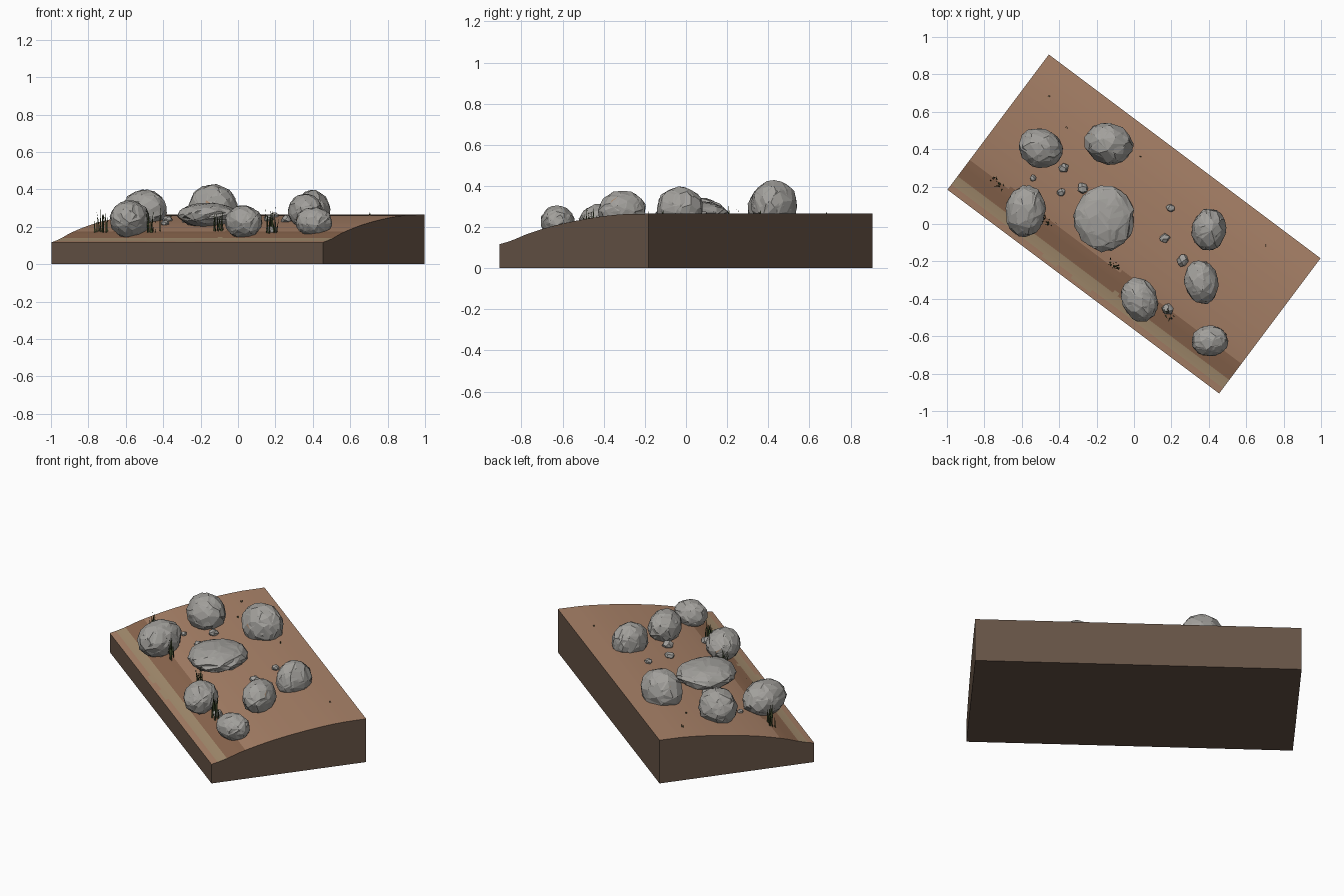
import bpy, bmesh, math, random
from mathutils import Vector, Matrix, noise

if "Cube" in bpy.data.objects:
    bpy.data.objects.remove(bpy.data.objects["Cube"])

random.seed(7)
U, V = Vector((0.8, -0.6, 0)), Vector((0.6, 0.8, 0))   # slab length and width axes
HL, HW = 0.908, 0.452
PROFILE = [(0, .117), (.05, .127), (.1, .14), (.18, .165), (.27, .187), (.36, .206), (.46, .223),
           (.55, .236), (.65, .248), (.75, .258), (.85, .264), (1, .265)]


def material(name, rgb):
    m = bpy.data.materials.new(name)
    m.diffuse_color = (*rgb, 1)
    m.use_nodes = True
    m.node_tree.nodes["Principled BSDF"].inputs["Base Color"].default_value = m.diffuse_color
    return m


soil = material("soil", (.40, .225, .14))
sand = material("sand", (.38, .27, .16))
damp = material("damp_soil", (.27, .14, .08))
earth = material("earth", (.13, .085, .06))
stone = material("stone", (.36, .35, .33))
dust = material("dusty_stone", (.36, .23, .15))
green = material("grass", (.06, .085, .03))


def make(name, bm, mats):
    me = bpy.data.meshes.new(name)
    bm.to_mesh(me)
    bm.free()
    for m in mats:
        me.materials.append(m)
    ob = bpy.data.objects.new(name, me)
    bpy.context.collection.objects.link(ob)
    return ob


def height(f):
    f = min(max(f, 0), 1)
    for (a, za), (b, zb) in zip(PROFILE, PROFILE[1:]):
        if f <= b:
            return za + (zb - za) * (f - a) / (b - a)


def ground(x, y):
    return height((V.x * x + V.y * y + HW) / (2 * HW))


# sloping ground slab with wavy colour bands near the low edge
def build_ground():
    bm = bmesh.new()
    n, fs = 56, [i / 100 for i in range(0, 30, 2)] + [.3 + i * .07 for i in range(11)]
    fs[-1] = 1
    grid = [[bm.verts.new(U * (-HL + 2 * HL * i / n) + V * (-HW + 2 * HW * f) + Vector((0, 0, height(f))))
             for f in fs] for i in range(n + 1)]
    for i in range(n):
        wave = .025 * noise.noise(Vector((i * .17, 3.1, 0)))
        for j in range(len(fs) - 1):
            face = bm.faces.new((grid[i][j], grid[i + 1][j], grid[i + 1][j + 1], grid[i][j + 1]))
            f = (fs[j] + fs[j + 1]) / 2 + wave
            face.material_index = 0 if f < .035 else 1 if f < .1 else 2 if f < .225 else 0
            face.smooth = True
    # walls and floor
    rim = [r[0] for r in grid] + grid[-1][1:] + [r[-1] for r in grid[-2::-1]] + grid[0][-2:0:-1]
    low = [bm.verts.new((v.co.x, v.co.y, 0)) for v in rim]
    for k in range(len(rim)):
        q = (k + 1) % len(rim)
        bm.faces.new((rim[k], low[k], low[q], rim[q])).material_index = 3
    bm.faces.new(low).material_index = 3
    bmesh.ops.recalc_face_normals(bm, faces=bm.faces)
    ob = make("ground", bm, [soil, sand, damp, earth])
    for e in ob.data.edges:
        a, b = (ob.data.vertices[k].co for k in e.vertices)
    bpy.context.view_layer.objects.active = ob
    ob.select_set(True)
    bpy.ops.object.shade_smooth_by_angle(angle=math.radians(35))
    ob.select_set(False)


# faceted rock: overlapping convex hulls of random points, thin chips left dusty
def add_rock(name, centre, radii, turn=0, count=75, layers=2):
    bm = bmesh.new()
    for layer in range(layers):
        pts = []
        for k in range(count):
            z = 1 - 2 * (k + .5) / count
            a = k * 2.39996 + random.uniform(-.35, .35)
            r = math.sqrt(1 - z * z)
            p = Vector((r * math.cos(a), r * math.sin(a), z + random.uniform(-.08, .08))).normalized()
            pts.append(bm.verts.new(p * random.uniform(.95, 1.03)))
        hull = bmesh.ops.convex_hull(bm, input=pts)
        loose = {g for g in hull["geom_interior"] + hull["geom_unused"] if isinstance(g, bmesh.types.BMVert)}
        bmesh.ops.delete(bm, geom=list(loose), context='VERTS')
    bmesh.ops.dissolve_limit(bm, angle_limit=math.radians(11), verts=bm.verts, edges=bm.edges)
    bmesh.ops.recalc_face_normals(bm, faces=bm.faces)
    for f in bm.faces:
        f.material_index = 1 if f.calc_area() < .02 else 0
    bm.transform(Matrix.Translation(centre) @ Matrix.Rotation(math.radians(turn), 4, 'Z')
                 @ Matrix.Diagonal((*radii, 1)))
    make(name, bm, [stone, dust])


# tuft of tapered bent blades
def add_tuft(name, x, y, tall, spread, blades):
    bm = bmesh.new()
    for _ in range(blades):
        d = random.uniform(-spread, spread)
        base = Vector((x, y, 0)) + U * d + V * random.uniform(-spread, spread) * .4
        base.z = ground(base.x, base.y) - .01
        a = random.uniform(0, math.tau)
        side = Vector((math.cos(a), math.sin(a), 0)) * min(.004, tall * .12)
        lean = Vector((-math.sin(a), math.cos(a), 0)) * tall * random.uniform(0, .18)
        h = Vector((0, 0, tall * random.uniform(.5, 1)))
        l, r = bm.verts.new(base - side), bm.verts.new(base + side)
        l2 = bm.verts.new(base - side * .7 + h * .55 + lean * .3)
        r2 = bm.verts.new(base + side * .7 + h * .55 + lean * .3)
        tip = bm.verts.new(base + h + lean)
        bm.faces.new((l, r, r2, l2))
        bm.faces.new((l2, r2, tip))
    make(name, bm, [green])


build_ground()

# boulders: x, y, z, radii, turn
boulders = [
    (-.16, .03, .262, .163, .178, .068, 0), (-.135, .43, .307, .132, .112, .122, -18),
    (-.5, .405, .292, .122, .105, .108, -25), (-.58, .07, .24, .108, .14, .104, -8),
    (.03, -.405, .225, .096, .122, .09, 22), (.405, -.625, .228, .1, .083, .078, 0),
    (.36, -.31, .282, .092, .12, .095, 12), (.4, -.03, .29, .092, .115, .108, -8)]
for i, (x, y, z, a, b, c, turn) in enumerate(boulders):
    add_rock(f"boulder_{i + 1}", (x, y, z), (a, b, c), turn)

# pebbles: x, y, radius
pebbles = [(-.375, .3, .03), (-.39, .17, .025), (-.54, .245, .02), (-.275, .19, .033),
           (.195, .085, .025), (.165, -.075, .03), (.26, -.195, .036), (.18, -.455, .034)]
for i, (x, y, r) in enumerate(pebbles):
    add_rock(f"pebble_{i + 1}", (x, y, ground(x, y) + r * .3), (r, r * .9, r * .7), i * 40, 16, 1)

# grass by the boulders and tiny sprouts on the flat
for i, (x, y) in enumerate([(-.73, .22), (-.45, .01), (-.11, -.215), (.18, -.48)]):
    add_tuft(f"grass_tuft_{i + 1}", x, y, .15, .04, 16)
for i, (x, y) in enumerate([(-.455, .685), (-.36, .515), (.035, .36), (.705, -.115)]):
    add_tuft(f"sprout_{i + 1}", x, y, .03, .006, 6)
